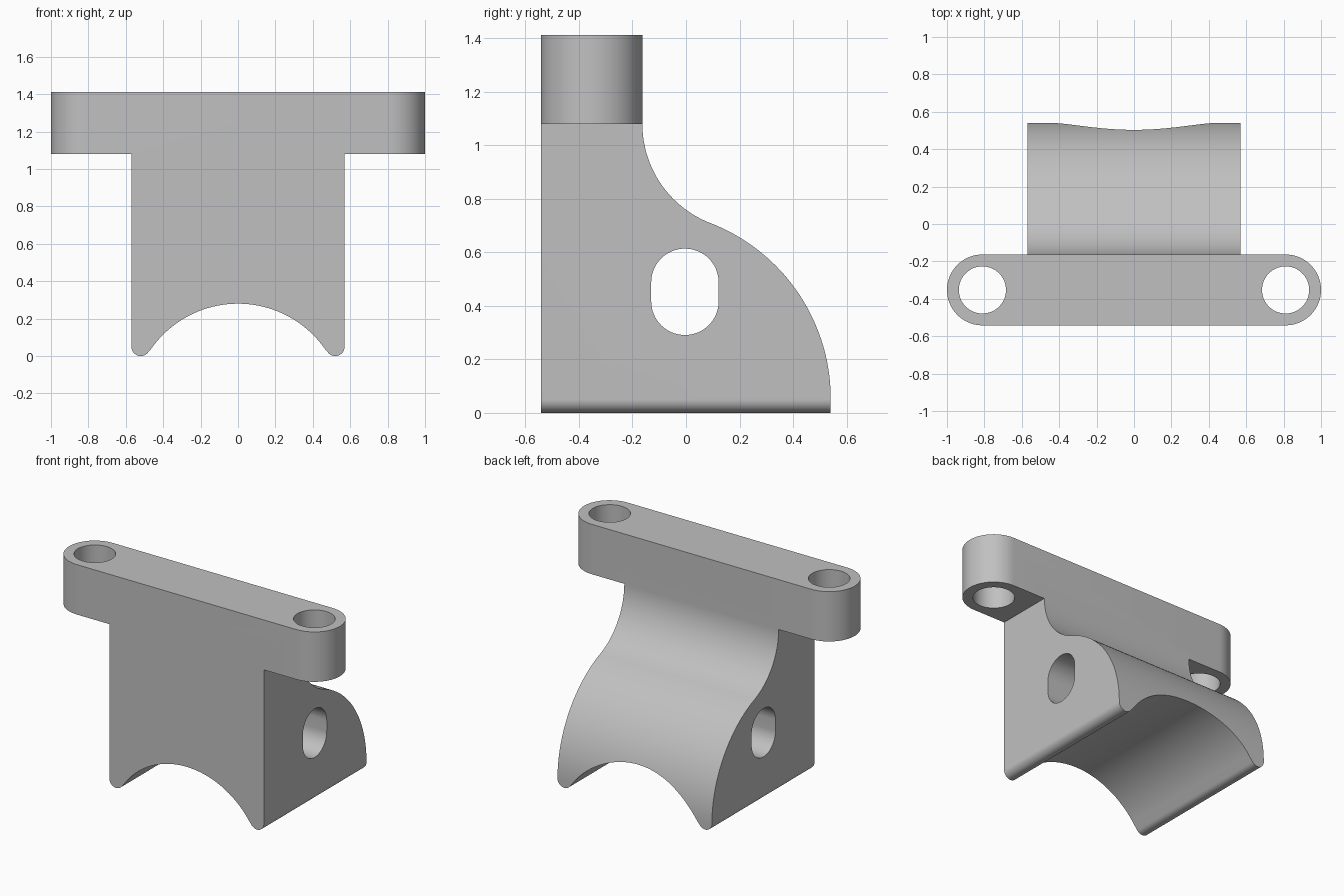
import bpy, bmesh
from math import sin, cos, pi, atan2, hypot, radians
from mathutils import Vector

if "Cube" in bpy.data.objects:
    bpy.data.objects.remove(bpy.data.objects["Cube"])

grey = bpy.data.materials.new("plain grey")
grey.use_nodes = True
colour = (0.53, 0.53, 0.53, 1)
grey.diffuse_color = colour
grey.node_tree.nodes["Principled BSDF"].inputs["Base Color"].default_value = colour


def arc(cx, cy, r, a0, a1, n=32):
    """Points along an arc, angles in radians."""
    return [(cx + r * cos(a0 + (a1 - a0) * i / n),
             cy + r * sin(a0 + (a1 - a0) * i / n)) for i in range(n + 1)]


def prism(name, points, axis, lo, hi):
    """Extrude a closed 2D profile along the given axis."""
    def place(p, d):
        c = list(p)
        c.insert(axis, d)
        return Vector(c)
    bm = bmesh.new()
    face = bm.faces.new([bm.verts.new(place(p, lo)) for p in points])
    moved = bmesh.ops.extrude_face_region(bm, geom=[face])["geom"]
    shift = place((0, 0), hi - lo)
    bmesh.ops.translate(bm, vec=shift, verts=[g for g in moved if isinstance(g, bmesh.types.BMVert)])
    bmesh.ops.recalc_face_normals(bm, faces=bm.faces)
    mesh = bpy.data.meshes.new(name)
    bm.to_mesh(mesh)
    bm.free()
    mesh.materials.append(grey)
    ob = bpy.data.objects.new(name, mesh)
    bpy.context.collection.objects.link(ob)
    return ob


def combine(ob, tool, operation):
    """Apply a boolean and discard the tool."""
    mod = ob.modifiers.new("boolean", 'BOOLEAN')
    mod.object, mod.operation, mod.solver = tool, operation, 'EXACT'
    bpy.context.view_layer.objects.active = ob
    bpy.ops.object.modifier_apply(modifier=mod.name)
    bpy.data.objects.remove(tool)


# Main dimensions
front_y, plate_y, back_y = -0.542, -0.163, 0.541
plate_z, top_z = 1.08, 1.413
half_w, hole_r = 0.57, 0.126

# Side profile: concave sweep flowing into a convex quarter round
R = back_y - plate_y
round_z = 0.053
rise = plate_z - round_z
r = (rise ** 2 - R ** 2) / (2 * R)
lean = atan2(rise, r)
side = [(front_y, plate_z), (front_y, -0.2), (back_y, -0.2)]
side += arc(plate_y, round_z, R, 0, lean, 40)
side += arc(plate_y + r, plate_z, r, pi + lean, pi, 32)[1:]
body = prism("bracket", side, 0, -0.8, 0.8)

# Front profile: saddle arch between two rounded feet
foot, arch_r, arch_top = 0.05, 0.567, 0.28
arch_z = arch_top - arch_r
foot_x = half_w - foot
tilt = atan2(foot - arch_z, foot_x)
outline = [(half_w, 2)] + arc(foot_x, foot, foot, 0, -pi + tilt, 20)
outline += arc(0, arch_z, arch_r, tilt, pi - tilt, 48)[1:-1]
outline += arc(-foot_x, foot, foot, -tilt, -pi, 20) + [(-half_w, 2)]
combine(body, prism("saddle_outline", outline, 1, -0.8, 0.8), 'INTERSECT')

# Slot through the sides
slot = arc(-0.004, 0.488, hole_r, 0, pi) + arc(-0.004, 0.417, hole_r, pi, 2 * pi)
combine(body, prism("slot_cutter", slot, 0, -1, 1), 'DIFFERENCE')

# Mounting bar with round ends
mid_y = (front_y + plate_y) / 2
end_r = (plate_y - front_y) / 2
end_x = 1 - end_r
bar = arc(end_x, mid_y, end_r, -pi / 2, pi / 2) + arc(-end_x, mid_y, end_r, pi / 2, 3 * pi / 2)
combine(body, prism("mounting_bar", bar, 2, plate_z, top_z), 'UNION')

# Bolt holes
for s in (-1, 1):
    hole = arc(s * end_x, mid_y, hole_r, 0, 2 * pi, 64)[:-1]
    combine(body, prism("bolt_cutter", hole, 2, 0.9, 1.6), 'DIFFERENCE')

# Smooth the curves, keep the edges crisp
bpy.ops.object.select_all(action='DESELECT')
body.select_set(True)
bpy.context.view_layer.objects.active = body
bpy.ops.object.shade_smooth_by_angle(angle=radians(25))
